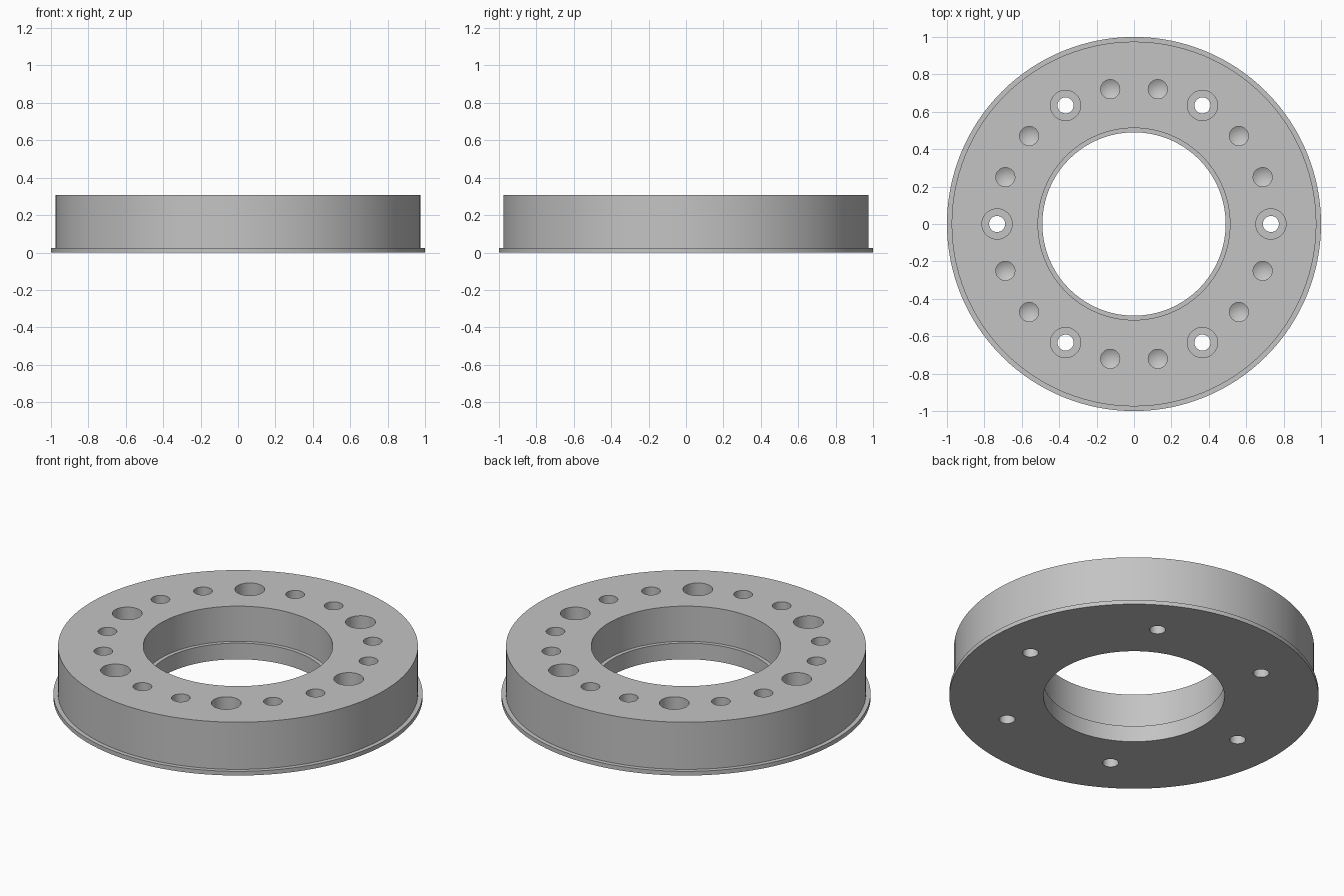
import bpy, bmesh
from math import radians, tau
from mathutils import Matrix, Vector

if "Cube" in bpy.data.objects:
    bpy.data.objects.remove(bpy.data.objects["Cube"])

# Single plain metal colour
grey = bpy.data.materials.new("plain_grey")
grey.use_nodes = True
colour = (0.55, 0.55, 0.55, 1)
grey.diffuse_color = colour
grey.node_tree.nodes["Principled BSDF"].inputs["Base Color"].default_value = colour


def lathe(name, profile, steps, closed):
    """Turn an (r, z) profile around the z axis."""
    bm = bmesh.new()
    verts = [bm.verts.new((r, 0, z)) for r, z in profile]
    pairs = list(zip(verts, verts[1:]))
    if closed:
        pairs.append((verts[-1], verts[0]))
    edges = [bm.edges.new(p) for p in pairs]
    bmesh.ops.spin(bm, geom=verts + edges, cent=(0, 0, 0), axis=(0, 0, 1),
                   angle=tau, steps=steps, use_duplicate=False)
    bmesh.ops.remove_doubles(bm, verts=bm.verts, dist=0.0001)
    bmesh.ops.recalc_face_normals(bm, faces=bm.faces)
    mesh = bpy.data.meshes.new(name)
    bm.to_mesh(mesh)
    bm.free()
    mesh.materials.append(grey)
    ob = bpy.data.objects.new(name, mesh)
    bpy.context.collection.objects.link(ob)
    return ob


# Ring body with a thin outer flange and a small ledge in the bore
TOP, FLANGE, LEDGE = 0.307, 0.025, 0.097
ring = lathe("flanged_ring", [
    (0.49, 0), (1, 0), (1, FLANGE), (0.975, FLANGE),
    (0.975, TOP), (0.513, TOP), (0.513, LEDGE), (0.49, LEDGE)], 128, True)

# Hole shapes: counterbored through hole and drilled blind hole
ABOVE, BELOW, SEAT = TOP + 0.1, -0.1, 0.12
bolt_profile = [(0, BELOW), (0.043, BELOW), (0.043, SEAT),
                (0.081, SEAT), (0.081, ABOVE), (0, ABOVE)]
blind_profile = [(0, 0.09), (0.051, 0.12), (0.051, ABOVE), (0, ABOVE)]

# Eighteen holes on one circle, every third one a bolt hole
cutters = []
for i in range(18):
    is_bolt = i % 3 == 0
    cutter = lathe("bolt_hole_cutter" if is_bolt else "blind_hole_cutter",
                   bolt_profile if is_bolt else blind_profile, 32, False)
    cutter.data.transform(Matrix.Rotation(radians(20 * i), 4, "Z")
                          @ Matrix.Translation(Vector((0.732, 0, 0))))
    cutter.hide_render = True
    cutters.append(cutter)

bpy.ops.object.select_all(action="DESELECT")
for cutter in cutters:
    cutter.select_set(True)
bpy.context.view_layer.objects.active = cutters[0]
bpy.ops.object.join()
cutter = cutters[0]

# Cut the holes, then discard the cutter
cut = ring.modifiers.new("holes", "BOOLEAN")
cut.operation = "DIFFERENCE"
cut.solver = "EXACT"
cut.object = cutter
bpy.ops.object.select_all(action="DESELECT")
ring.select_set(True)
bpy.context.view_layer.objects.active = ring
bpy.ops.object.modifier_apply(modifier=cut.name)
bpy.data.objects.remove(cutter)

bpy.ops.object.shade_smooth_by_angle(angle=radians(25))
